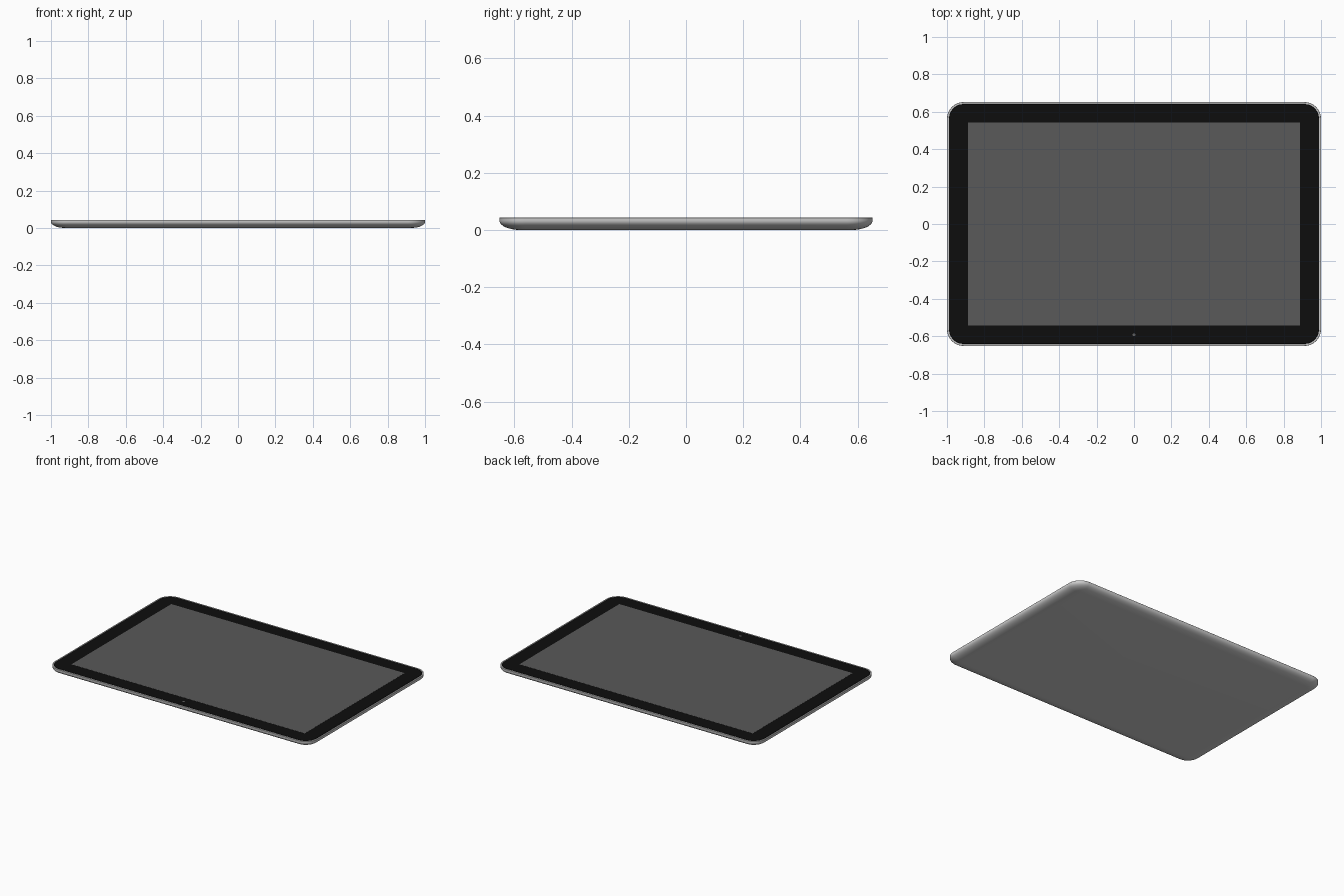
import bpy, bmesh, math

if "Cube" in bpy.data.objects:
    bpy.data.objects.remove(bpy.data.objects["Cube"])

HX, HY, R = 1.0, 0.652, 0.09   # outer half sizes and corner radius
TOP = 0.043


def outline(hx, hy, r, seg=12):
    """Rounded rectangle, counter-clockwise."""
    pts = []
    for k, (sx, sy) in enumerate([(1, 1), (-1, 1), (-1, -1), (1, -1)]):
        for i in range(seg + 1):
            a = math.pi / 2 * (k + i / seg)
            pts.append((sx * (hx - r) + r * math.cos(a),
                        sy * (hy - r) + r * math.sin(a)))
    return pts


def material(name, color):
    m = bpy.data.materials.new(name)
    m.diffuse_color = (*color, 1)
    m.use_nodes = True
    m.node_tree.nodes["Principled BSDF"].inputs["Base Color"].default_value = m.diffuse_color
    return m


def loft(name, rings, mat=None):
    """Skin a stack of (outline, z) rings and cap both ends."""
    bm = bmesh.new()
    loops = [[bm.verts.new((x, y, z)) for x, y in pts] for pts, z in rings]
    n = len(loops[0])
    for a, b in zip(loops, loops[1:]):
        for i in range(n):
            j = (i + 1) % n
            bm.faces.new((a[i], a[j], b[j], b[i]))
    bm.faces.new(loops[0][::-1])
    bm.faces.new(loops[-1])
    me = bpy.data.meshes.new(name)
    bm.to_mesh(me)
    bm.free()
    ob = bpy.data.objects.new(name, me)
    bpy.context.collection.objects.link(ob)
    if mat:
        me.materials.append(mat)
    bpy.ops.object.select_all(action='DESELECT')
    ob.select_set(True)
    bpy.context.view_layer.objects.active = ob
    bpy.ops.object.shade_smooth_by_angle(angle=math.radians(35))
    return ob


def inset(d):
    return outline(HX - d, HY - d, R - d)


black = material("bezel_black", (0.004, 0.004, 0.004))
screen_grey = material("screen_grey", (0.1, 0.1, 0.1))
lens_grey = material("lens_grey", (0.12, 0.12, 0.12))

# Shell: flat back, elliptical edge, short wall, thin rim and shallow recess
edge_w, edge_h, steps = 0.075, 0.033, 10
shell = []
for i in range(steps + 1):
    a = math.pi / 2 * i / steps
    shell.append((inset(edge_w * (1 - math.sin(a))), edge_h * (1 - math.cos(a))))
shell += [(inset(0), TOP - 0.001), (inset(0.001), TOP),
          (inset(0.009), TOP), (inset(0.009), TOP - 0.004)]
loft("shell", shell)

# Black glass front
loft("glass_bezel", [(inset(0.011), TOP - 0.005), (inset(0.011), TOP - 0.001),
                     (inset(0.012), TOP)], black)

# Display area
sx, sy = 0.888, 0.543
rect = [(sx, sy), (-sx, sy), (-sx, -sy), (sx, -sy)]
loft("screen", [(rect, TOP - 0.002), (rect, TOP + 0.0006)], screen_grey)

# Front camera in the lower bezel
lens = [(0.008 * math.cos(t * math.tau / 24), -0.592 + 0.008 * math.sin(t * math.tau / 24))
        for t in range(24)]
loft("camera_lens", [(lens, TOP - 0.002), (lens, TOP + 0.0006)], lens_grey)
